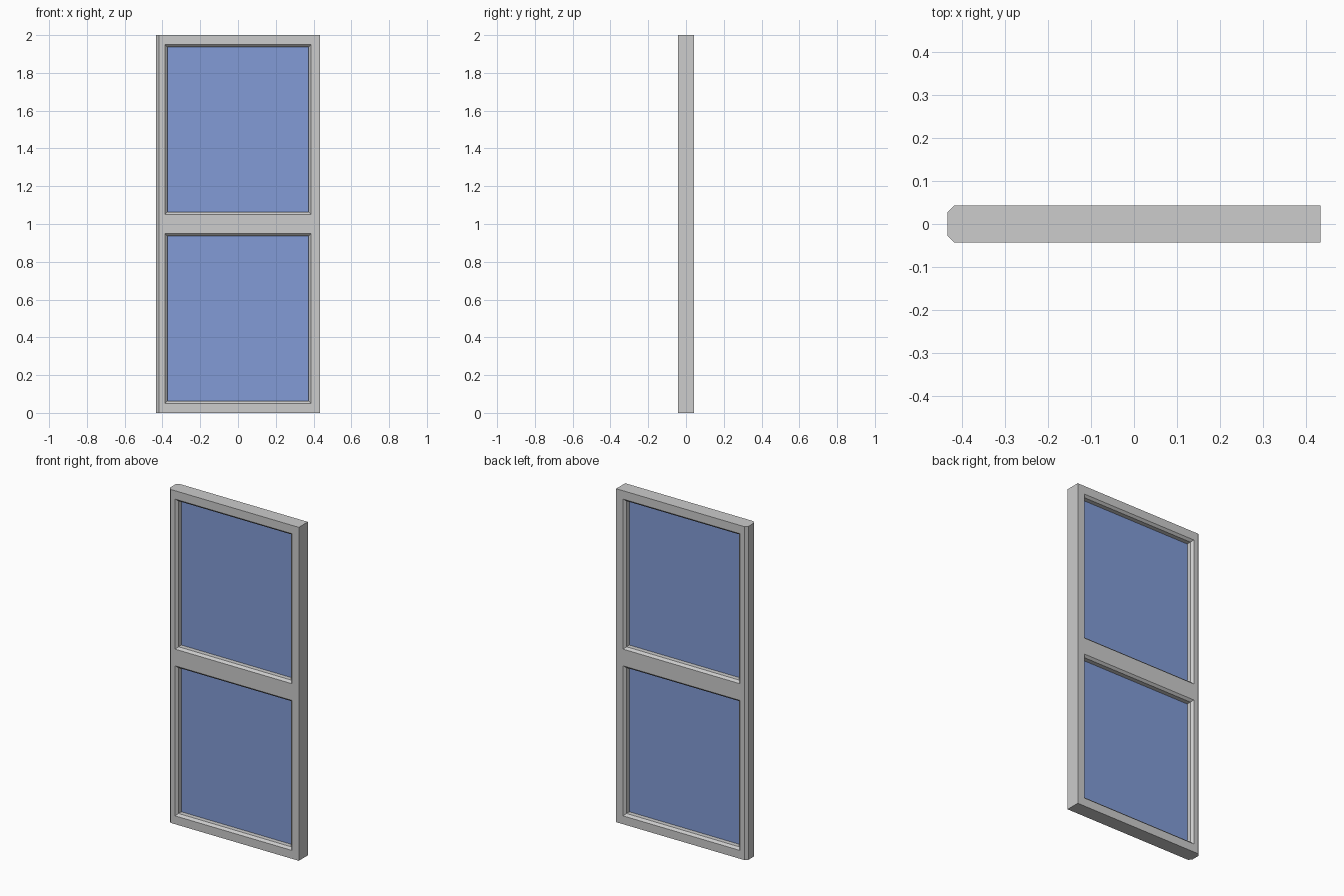
import bpy, bmesh

if "Cube" in bpy.data.objects:
    bpy.data.objects.remove(bpy.data.objects["Cube"])

W, D = 0.4335, 0.043          # half width and half depth of the leaf
EDGE = 0.016                  # chamfer on the left-hand stile
OPEN_X, BEVEL = 0.387, 0.013  # half width of openings, chamfer round them
OPENINGS = [("lower", 0.05, 0.95), ("upper", 1.05, 1.95)]


def material(name, rgb):
    m = bpy.data.materials.new(name)
    m.diffuse_color = (*rgb, 1)
    m.use_nodes = True
    m.node_tree.nodes["Principled BSDF"].inputs["Base Color"].default_value = m.diffuse_color
    return m


def loft(name, rings, mat):
    """Solid skinned through a list of closed rings."""
    bm = bmesh.new()
    loops = [[bm.verts.new(p) for p in ring] for ring in rings]
    n = len(loops[0])
    for a, b in zip(loops, loops[1:]):
        for i in range(n):
            j = (i + 1) % n
            bm.faces.new((a[i], a[j], b[j], b[i]))
    bm.faces.new(loops[0][::-1])
    bm.faces.new(loops[-1])
    bmesh.ops.recalc_face_normals(bm, faces=bm.faces)
    me = bpy.data.meshes.new(name)
    bm.to_mesh(me)
    bm.free()
    me.materials.append(mat)
    ob = bpy.data.objects.new(name, me)
    bpy.context.collection.objects.link(ob)
    return ob


def rect(y, z0, z1, inset):
    x = OPEN_X - inset
    return [(-x, y, z0 + inset), (x, y, z0 + inset),
            (x, y, z1 - inset), (-x, y, z1 - inset)]


grey = material("frame grey", (0.604, 0.604, 0.604))
blue = material("glass blue", (0.223, 0.33, 0.674))

# Frame: plan outline with two chamfered corners, extruded upward
plan = [(W, -D), (W, D), (-W + EDGE, D), (-W, D - EDGE),
        (-W, -D + EDGE), (-W + EDGE, -D)]
frame = loft("frame", [[(x, y, z) for x, y in plan] for z in (0, 2)], grey)

# Openings: cut with a shape that flares out at both faces
for name, z0, z1 in OPENINGS:
    over = 0.01
    cutter = loft(name + "_cutter", [
        rect(-D - over, z0, z1, -over), rect(-D + BEVEL, z0, z1, BEVEL),
        rect(D - BEVEL, z0, z1, BEVEL), rect(D + over, z0, z1, -over)], grey)
    cutter.hide_render = True
    mod = frame.modifiers.new(name, 'BOOLEAN')
    mod.operation, mod.solver, mod.object = 'DIFFERENCE', 'EXACT', cutter
    bpy.context.view_layer.objects.active = frame
    bpy.ops.object.modifier_apply(modifier=mod.name)
    bpy.data.objects.remove(cutter)

    # Glass: thin pane on the centre plane
    loft(name + "_glass", [rect(y, z0, z1, BEVEL) for y in (-0.003, 0.003)], blue)
